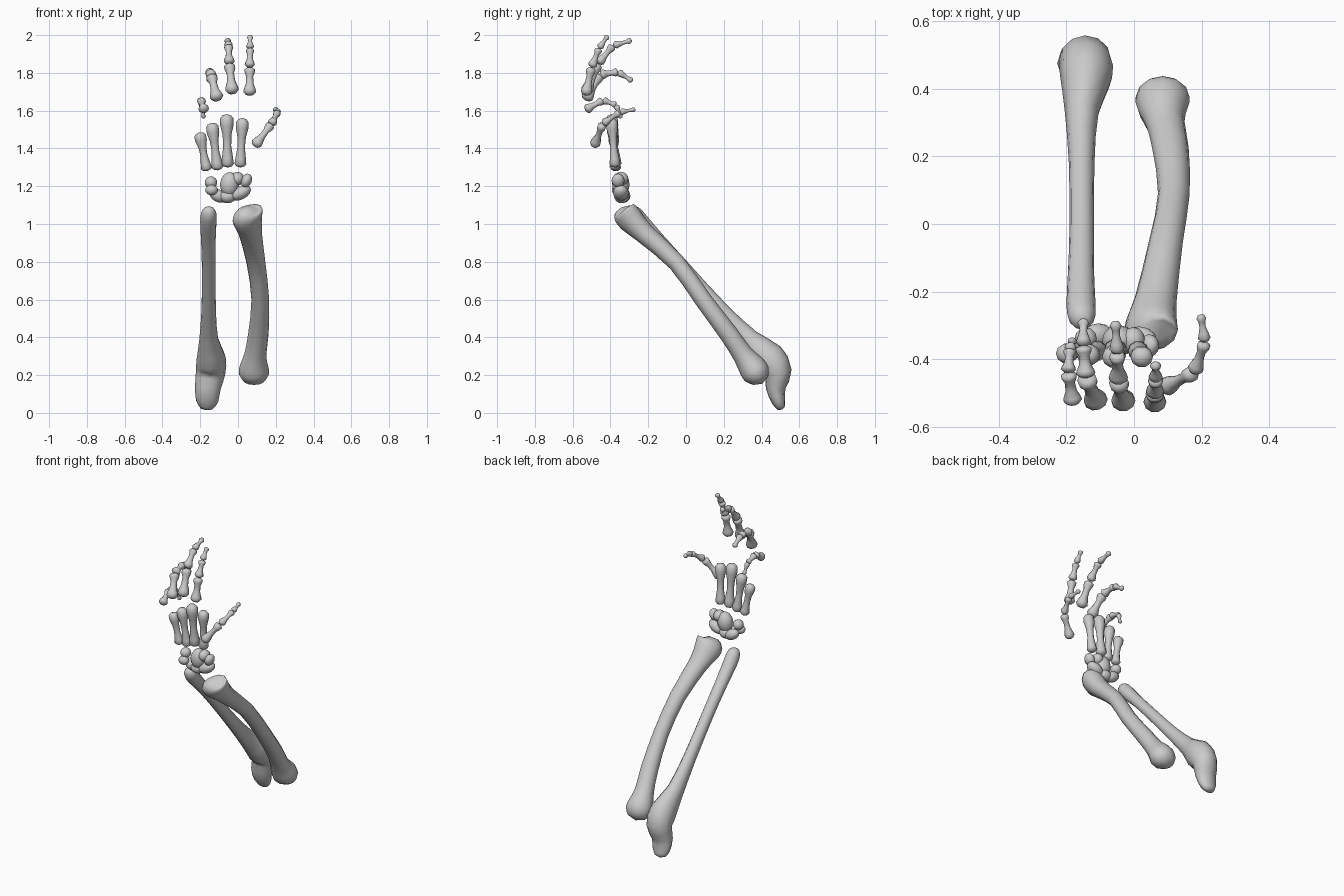
import bpy, bmesh, math
from mathutils import Vector

if "Cube" in bpy.data.objects:
    bpy.data.objects.remove(bpy.data.objects["Cube"])


def catmull(rows, steps):
    """Smooth interpolation of rows of numbers."""
    out = []
    n = len(rows)
    for i in range(n - 1):
        a, b, c, d = rows[max(i - 1, 0)], rows[i], rows[i + 1], rows[min(i + 2, n - 1)]
        for s in range(steps):
            t = s / steps
            out.append([q + 0.5 * t * (r - p + t * (2 * p - 5 * q + 4 * r - e + t * (3 * (q - r) + e - p)))
                        for p, q, r, e in zip(a, b, c, d)])
    out.append(list(rows[-1]))
    return out


def add_tube(bm, rows, steps=2, sides=12, dome=0.4):
    """Rows are x, y, z, side radius, depth radius, end slope."""
    rows = catmull([list(r) + [0] * (6 - len(r)) for r in rows], steps)
    pts = [Vector(r[:3]) for r in rows]
    rings = []
    for i, r in enumerate(rows):
        tan = (pts[min(i + 1, len(pts) - 1)] - pts[max(i - 1, 0)]).normalized()
        side = (Vector((1, 0, 0)) - tan * tan.x).normalized()
        deep = tan.cross(side)
        ring = []
        for k in range(sides):
            a = 2 * math.pi * k / sides
            v = pts[i] + side * r[3] * math.cos(a) + deep * r[4] * math.sin(a)
            v.z += r[5] * r[3] * math.cos(a)
            ring.append(bm.verts.new(v))
        rings.append(ring)
    for lo, hi in zip(rings, rings[1:]):
        for k in range(sides):
            j = (k + 1) % sides
            bm.faces.new((lo[k], lo[j], hi[j], hi[k]))
    # domed ends
    for ring, p, q, r in ((rings[0], pts[0], pts[1], rows[0]), (rings[-1], pts[-1], pts[-2], rows[-1])):
        tip = bm.verts.new(p + (p - q).normalized() * min(r[3], r[4]) * dome)
        for k in range(sides):
            bm.faces.new((ring[k], ring[(k + 1) % sides], tip))


def finish(name, bm):
    bmesh.ops.recalc_face_normals(bm, faces=bm.faces)
    me = bpy.data.meshes.new(name)
    bm.to_mesh(me)
    bm.free()
    me.shade_smooth()
    ob = bpy.data.objects.new(name, me)
    bpy.context.collection.objects.link(ob)
    return ob


def long_bone(name, rows):
    bm = bmesh.new()
    add_tube(bm, rows)
    finish(name, bm)


# knobbly finger bone: position along the bone, relative thickness
KNUCKLE = [(0, .65), (.1, 1), (.22, .9), (.42, .6), (.68, .54), (.84, .8), (.95, .82), (1, .5)]
META = [(0, .65), (.05, .95), (.16, .85), (.4, .6), (.62, .68), (.8, 1), (.94, 1), (1, .65)]
TIP = [(0, .6), (.12, 1), (.3, .8), (.55, .5), (.75, .55), (.88, .8), (1, .5)]


def small_bone(name, p, q, r, profile=KNUCKLE):
    p, q = Vector(p), Vector(q)
    rows = [list(p.lerp(q, t)) + [r * s, r * s * 0.95] for t, s in profile]
    bm = bmesh.new()
    add_tube(bm, rows, steps=1, sides=10, dome=0.3)
    finish(name, bm)


# forearm bones
long_bone("ulna", [
    (-.155, -.285, 1.085, .025, .025), (-.155, -.275, 1.06, .04, .04), (-.157, -.235, 1.01, .043, .042),
    (-.157, -.15, .92, .039, .036), (-.155, -.01, .765, .036, .036), (-.155, .18, .55, .038, .042),
    (-.155, .33, .39, .05, .058), (-.142, .435, .29, .077, .09), (-.145, .485, .215, .078, .075),
    (-.16, .475, .13, .068, .052), (-.163, .49, .06, .058, .036), (-.165, .505, .025, .035, .022)])
long_bone("radius", [
    (.06, -.335, 1.075, .055, .045, .45), (.052, -.325, 1.06, .078, .066, .4), (.052, -.29, 1.02, .076, .07, .25),
    (.065, -.22, .95, .062, .055), (.095, -.05, .795, .05, .046), (.118, .09, .60, .047, .046),
    (.108, .225, .42, .054, .05), (.092, .30, .31, .058, .055), (.085, .345, .25, .075, .072),
    (.085, .375, .205, .08, .073), (.085, .395, .17, .055, .045)])

# wrist bones: centre, radii, roll about y
wrist = [
    ("hamate", (-.143, -.34, 1.22), (.033, .034, .032), 0),
    ("pisiform", (-.140, -.365, 1.18), (.033, .028, .028), 0),
    ("triquetral", (-.105, -.33, 1.15), (.05, .036, .033), .5),
    ("lunate", (-.055, -.34, 1.145), (.045, .04, .035), 0),
    ("capitate", (-.045, -.345, 1.21), (.05, .046, .065), .1),
    ("trapezoid", (-.002, -.345, 1.24), (.035, .04, .036), 0),
    ("trapezium", (.045, -.36, 1.23), (.028, .034, .038), .4),
    ("scaphoid", (.015, -.345, 1.165), (.058, .042, .035), -.5),
]
for name, c, rad, roll in wrist:
    bpy.ops.mesh.primitive_uv_sphere_add(segments=12, ring_count=8, location=c, rotation=(0, roll, 0))
    ob = bpy.context.object
    ob.name = name
    ob.scale = rad
    bpy.ops.object.shade_smooth()

# palm bones
palm = [("little", (-.165, -.37, 1.285), (-.203, -.385, 1.48), .031),
        ("ring", (-.107, -.375, 1.29), (-.138, -.39, 1.53), .033),
        ("middle", (-.055, -.37, 1.305), (-.06, -.395, 1.575), .035),
        ("index", (.012, -.375, 1.305), (.024, -.395, 1.555), .033)]
for name, p, q, r in palm:
    small_bone(name + "_metacarpal", p, q, r, META)

# fingers: joint positions from knuckle to tip, and base thickness
fingers = {
    "little": ([(-.18, -.53, 1.605), (-.195, -.44, 1.655), (-.19, -.37, 1.63), (-.182, -.345, 1.562)], .028),
    "ring": ([(-.11, -.53, 1.66), (-.142, -.455, 1.79), (-.15, -.36, 1.805), (-.15, -.285, 1.757)], .036),
    "middle": ([(-.03, -.53, 1.695), (-.046, -.465, 1.85), (-.05, -.385, 1.945), (-.055, -.29, 1.972)], .036),
    "index": ([(.062, -.53, 1.685), (.062, -.50, 1.83), (.064, -.46, 1.93), (.064, -.415, 1.995)], .034),
    "thumb": ([(.09, -.485, 1.415), (.178, -.44, 1.53), (.21, -.35, 1.592), (.198, -.27, 1.607)], .03),
}
for name, (joints, r) in fingers.items():
    for k in range(3):
        a, b = Vector(joints[k]), Vector(joints[k + 1])
        gap = 0.03 if k else 0
        small_bone(f"{name}_phalanx_{k + 1}", a.lerp(b, gap), b.lerp(a, .03 if k < 2 else 0),
                   r * (1, .8, .62)[k], TIP if k == 2 else KNUCKLE)
